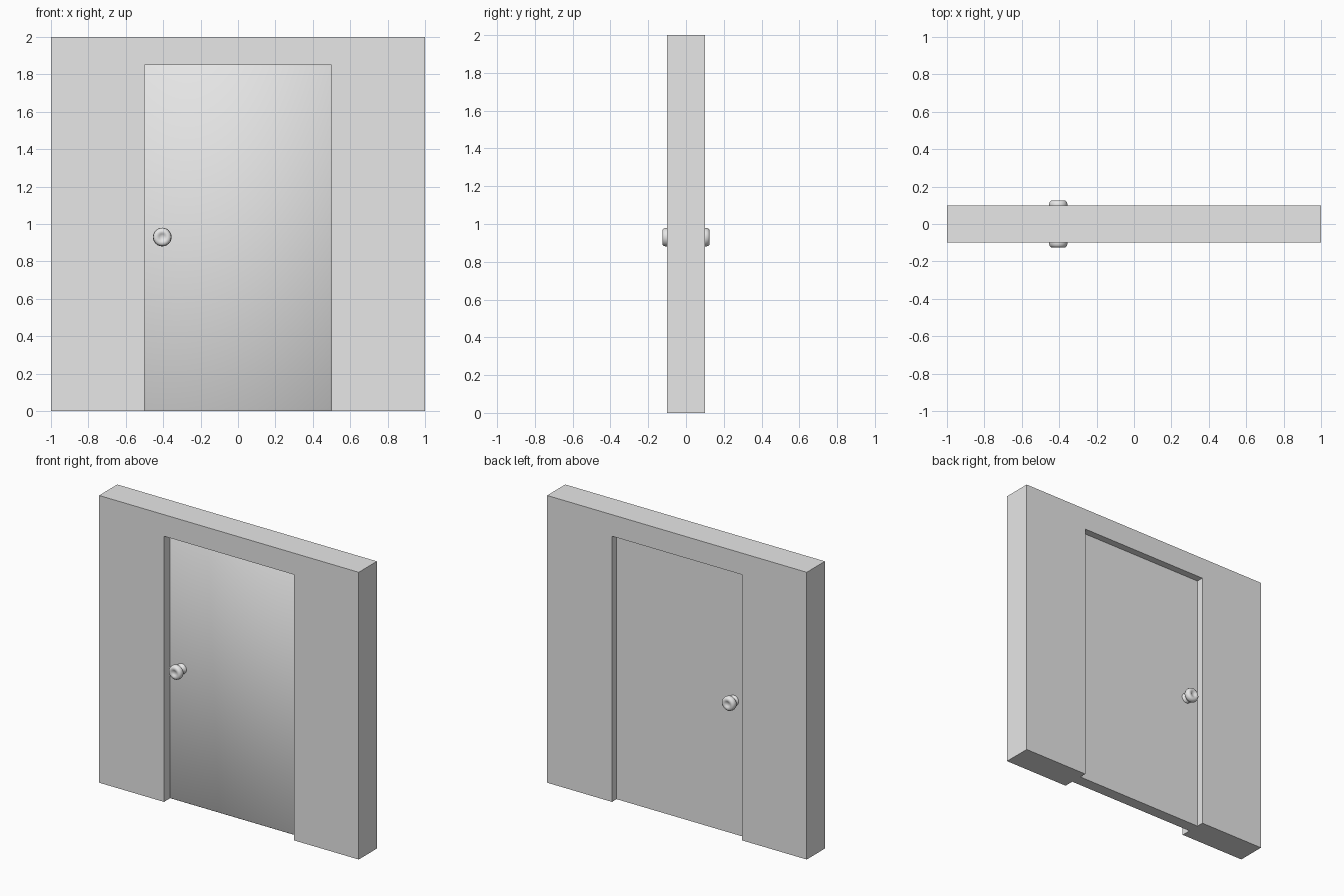
import bpy, bmesh, math
from mathutils import Vector

if "Cube" in bpy.data.objects:
    bpy.data.objects.remove(bpy.data.objects["Cube"])

grey = bpy.data.materials.new("plain grey")
grey.use_nodes = True
colour = (0.8, 0.8, 0.8, 1)
grey.diffuse_color = colour
grey.node_tree.nodes["Principled BSDF"].inputs["Base Color"].default_value = colour


def add_object(name, bm):
    bmesh.ops.recalc_face_normals(bm, faces=bm.faces)
    mesh = bpy.data.meshes.new(name)
    bm.to_mesh(mesh)
    bm.free()
    mesh.materials.append(grey)
    obj = bpy.data.objects.new(name, mesh)
    bpy.context.collection.objects.link(obj)
    return obj


# Wall: an arch-shaped outline around the doorway, extruded through its depth
HALF, DEPTH, TOP = 0.5, 0.1, 1.85
outline = [(-1, 0), (-HALF, 0), (-HALF, TOP), (HALF, TOP),
           (HALF, 0), (1, 0), (1, 2), (-1, 2)]
bm = bmesh.new()
face = bm.faces.new([bm.verts.new((x, -DEPTH, z)) for x, z in outline])
extruded = bmesh.ops.extrude_face_region(bm, geom=[face])["geom"]
bmesh.ops.translate(bm, vec=(0, 2 * DEPTH, 0),
                    verts=[v for v in extruded if isinstance(v, bmesh.types.BMVert)])
add_object("wall", bm)

# Door: a slab set back from both wall faces, front rim softly bevelled
FRONT, BACK = -0.04, 0.05
bm = bmesh.new()
bmesh.ops.create_cube(bm, size=1)
for v in bm.verts:
    v.co = Vector((v.co.x * 2 * HALF, FRONT if v.co.y < 0 else BACK,
                   (v.co.z + 0.5) * TOP))
rim = [e for e in bm.edges if all(v.co.y < 0 for v in e.verts)]
bmesh.ops.bevel(bm, geom=rim, offset=0.008, segments=1, affect='EDGES')
bm.normal_update()
for f in bm.faces:
    f.smooth = f.normal.y < -0.1
for e in bm.edges:
    e.smooth = all(f.smooth for f in e.link_faces)
add_object("door", bm)


# Knobs: a lathed rose, neck and dimpled grip on each side of the door
def knob(name, surface, side):
    reach = 0.125 - abs(surface)
    profile = [(0.036, 0), (0.036, 0.008), (0.022, 0.014), (0.02, reach - 0.05),
               (0.036, reach - 0.045), (0.047, reach - 0.036), (0.05, reach - 0.025),
               (0.047, reach - 0.009), (0.038, reach), (0.022, reach),
               (0.016, reach - 0.006), (0, reach - 0.008)]
    bm = bmesh.new()
    verts = [bm.verts.new((r, side * d, 0)) for r, d in profile]
    edges = [bm.edges.new(pair) for pair in zip(verts, verts[1:])]
    bmesh.ops.spin(bm, geom=verts + edges, cent=(0, 0, 0), axis=(0, 1, 0),
                   angle=math.tau, steps=24)
    bmesh.ops.remove_doubles(bm, verts=bm.verts, dist=0.0001)
    for f in bm.faces:
        f.smooth = True
    obj = add_object(name, bm)
    obj.location = (-0.405, surface, 0.93)


knob("front_knob", FRONT, -1)
knob("back_knob", BACK, 1)
